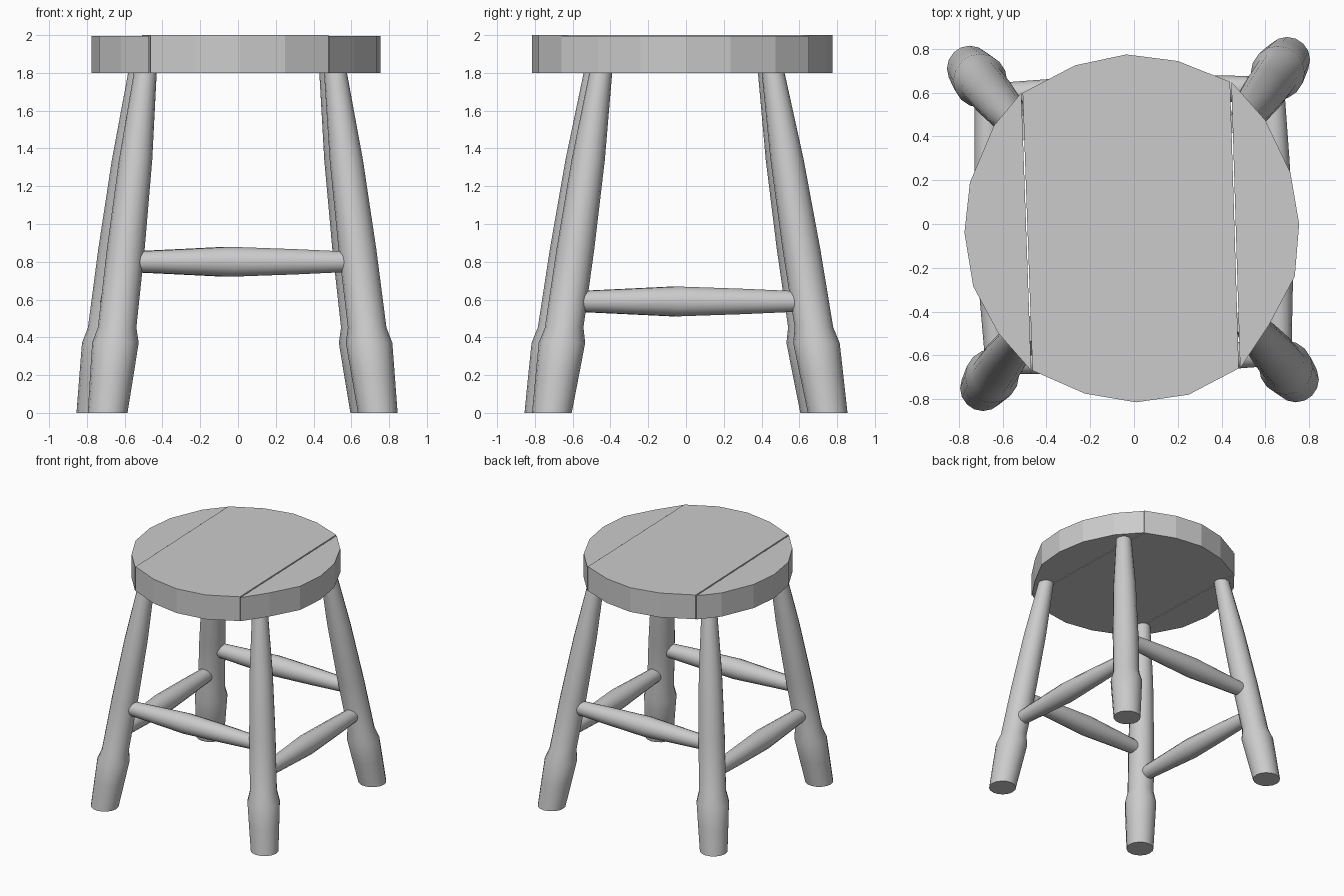
import bpy, bmesh, math
from mathutils import Vector

if "Cube" in bpy.data.objects:
    bpy.data.objects.remove(bpy.data.objects["Cube"])


def finish(name, bm, smooth=True):
    bmesh.ops.recalc_face_normals(bm, faces=bm.faces[:])
    me = bpy.data.meshes.new(name)
    bm.to_mesh(me)
    bm.free()
    ob = bpy.data.objects.new(name, me)
    bpy.context.collection.objects.link(ob)
    if smooth:
        bpy.ops.object.select_all(action='DESELECT')
        ob.select_set(True)
        bpy.context.view_layer.objects.active = ob
        bpy.ops.object.shade_smooth_by_angle(angle=math.radians(35))
    return ob


def plank(name, outline, z0, z1):
    """Extrude a flat outline into a board."""
    bm = bmesh.new()
    face = bm.faces.new([bm.verts.new((x, y, z0)) for x, y in outline])
    ext = bmesh.ops.extrude_face_region(bm, geom=[face])
    verts = [g for g in ext['geom'] if isinstance(g, bmesh.types.BMVert)]
    bmesh.ops.translate(bm, verts=verts, vec=(0, 0, z1 - z0))
    return finish(name, bm, smooth=False)


def turned(name, a, b, profile, u, v, sides=16):
    """Turned rod from a to b; profile = (fraction, radius), rings span u and v."""
    a, b, u, v = Vector(a), Vector(b), Vector(u), Vector(v)
    bm = bmesh.new()
    rings = []
    for t, r in profile:
        c = a.lerp(b, t)
        angles = [2 * math.pi * i / sides for i in range(sides)]
        rings.append([bm.verts.new(c + r * (math.cos(k) * u + math.sin(k) * v)) for k in angles])
    for lo, hi in zip(rings, rings[1:]):
        for i in range(sides):
            j = (i + 1) % sides
            bm.faces.new((lo[i], lo[j], hi[j], hi[i]))
    bm.faces.new(rings[0])
    bm.faces.new(rings[-1])
    return finish(name, bm)


# Seat: three boards cut from a slightly irregular round
right = [(0.485, -0.66), (0.615, -0.465), (0.735, -0.24), (0.755, 0.0),
         (0.715, 0.235), (0.60, 0.475), (0.445, 0.65)]
back = [(0.20, 0.745), (-0.035, 0.775), (-0.27, 0.725)]
left = [(-0.515, 0.60), (-0.64, 0.45), (-0.75, 0.19), (-0.775, -0.04),
        (-0.735, -0.285), (-0.62, -0.50), (-0.47, -0.67)]
front = [(-0.225, -0.775), (0.01, -0.815), (0.25, -0.78)]
G = 0.006  # gap between boards
plank("seat_middle_board",
      [(0.485 - G, -0.66), (0.445 - G, 0.65)] + back
      + [(-0.515 + G, 0.60), (-0.47 + G, -0.67)] + front, 1.80, 2.0)
plank("seat_right_board", right, 1.80, 1.995)
plank("seat_left_board", left, 1.80, 1.995)

# Legs: splayed, swelling towards the foot, cut level with the floor
legs = {
    "front_left": ((-0.69, -0.75, 0.0), (-0.49, -0.48, 1.81)),
    "front_right": ((0.74, -0.71, 0.0), (0.515, -0.45, 1.81)),
    "back_right": ((0.70, 0.75, 0.0), (0.49, 0.46, 1.81)),
    "back_left": ((-0.75, 0.71, 0.0), (-0.52, 0.44, 1.81)),
}
leg_profile = [(0, 0.105), (0.11, 0.115), (0.205, 0.123), (0.25, 0.102),
               (0.48, 0.10), (0.74, 0.088), (1, 0.06)]
for key, (foot, top) in legs.items():
    turned(key + "_leg", foot, top, leg_profile, (1, 0, 0), (0, 1, 0))

# Stretchers: fat in the middle, ending just inside the legs
rod_profile = [(0, 0.056), (0.22, 0.068), (0.45, 0.081), (0.75, 0.069), (1, 0.056)]


def stretcher(name, leg_a, leg_b, z):
    a, b = (Vector(legs[k][0]).lerp(Vector(legs[k][1]), z / 1.81) for k in (leg_a, leg_b))
    d = (b - a).normalized()
    side = d.cross(Vector((0, 0, 1)))
    turned(name, a + d * 0.07, b - d * 0.07, rod_profile, side, (0, 0, 1), sides=14)


stretcher("front_stretcher", "front_left", "front_right", 0.80)
stretcher("back_stretcher", "back_left", "back_right", 0.80)
stretcher("left_stretcher", "front_left", "back_left", 0.59)
stretcher("right_stretcher", "front_right", "back_right", 0.59)
